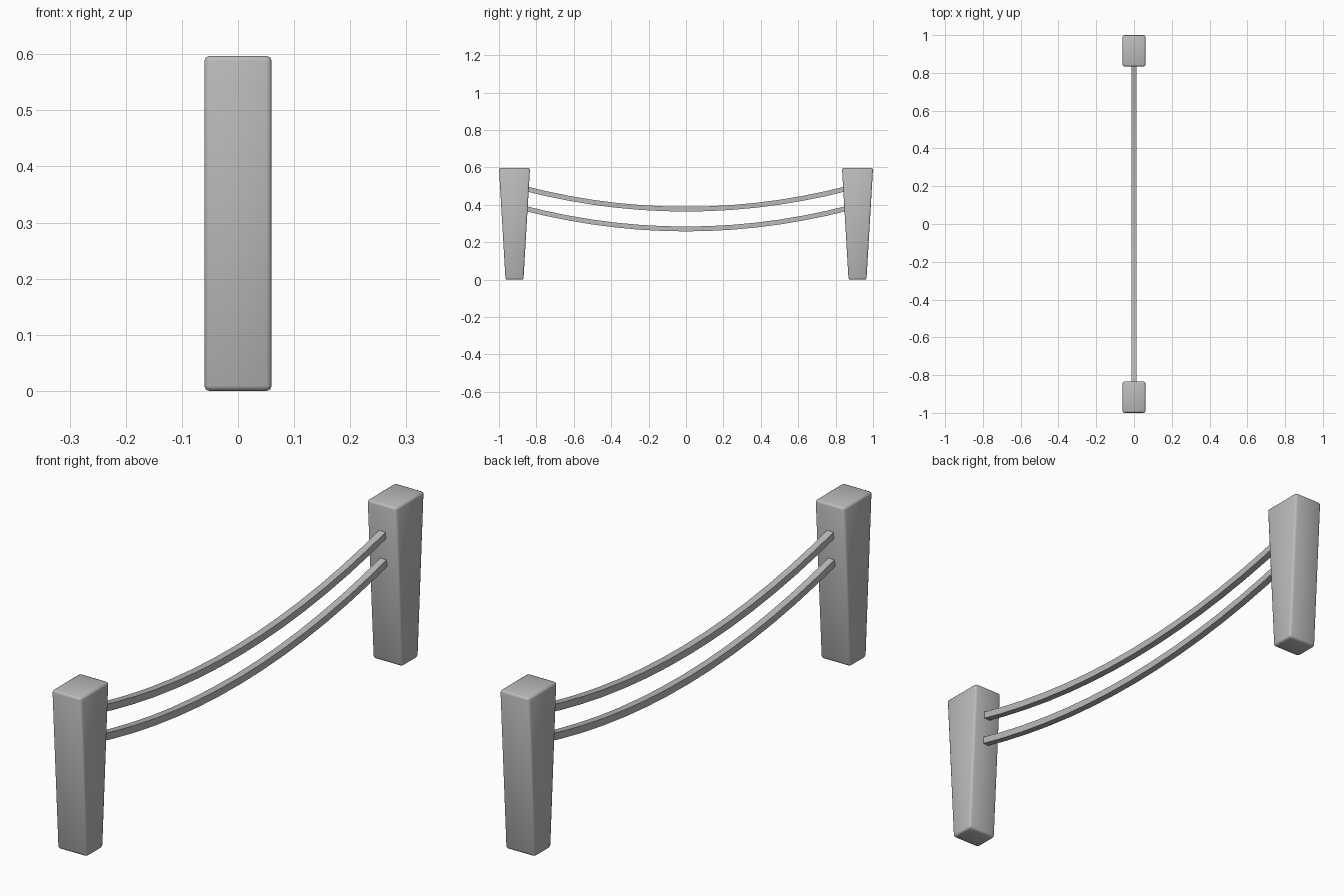
import bpy
import bmesh
from mathutils import Vector

cube = bpy.data.objects.get("Cube")
if cube:
    bpy.data.objects.remove(cube, do_unlink=True)

grey = bpy.data.materials.new("plain grey")
grey.use_nodes = True
colour = (0.5, 0.5, 0.5, 1)
grey.diffuse_color = colour
grey.node_tree.nodes["Principled BSDF"].inputs["Base Color"].default_value = colour


def finish(name, bm, smooth):
    bmesh.ops.recalc_face_normals(bm, faces=bm.faces)
    for face in bm.faces:
        face.smooth = smooth
    mesh = bpy.data.meshes.new(name)
    bm.to_mesh(mesh)
    bm.free()
    mesh.materials.append(grey)
    obj = bpy.data.objects.new(name, mesh)
    bpy.context.collection.objects.link(obj)
    return obj


def make_post(name, side):
    """Block that widens upward along the y axis, with softened edges."""
    bm = bmesh.new()
    bmesh.ops.create_cube(bm, size=1)
    for v in bm.verts:
        depth = 0.166 if v.co.z > 0 else 0.096
        v.co = Vector((v.co.x * 0.12, side * 0.917 + v.co.y * depth, (v.co.z + 0.5) * 0.597))
    bmesh.ops.bevel(bm, geom=bm.edges[:], offset=0.009, segments=2,
                    profile=0.5, affect='EDGES')
    return finish(name, bm, True)


def make_rail(name, low):
    """Square bar sagging in a parabola between the posts."""
    bm = bmesh.new()
    half, reach, sag, steps = 0.013, 0.87, 0.112, 14
    rings = []
    for i in range(steps + 1):
        t = 2 * i / steps - 1
        centre = Vector((0, t * reach, low + sag * t * t))
        up = Vector((0, -2 * sag * t / reach, 1)).normalized()
        rings.append([bm.verts.new(centre + Vector((sx * half, 0, 0)) + up * sz * half)
                      for sx, sz in ((-1, -1), (1, -1), (1, 1), (-1, 1))])
    for a, b in zip(rings, rings[1:]):
        for k in range(4):
            n = (k + 1) % 4
            bm.faces.new((a[k], a[n], b[n], b[k]))
    bm.faces.new(rings[0])
    bm.faces.new(rings[-1])
    return finish(name, bm, False)


# Posts at both ends
make_post("front_post", -1)
make_post("back_post", 1)

# Two sagging rails
make_rail("upper_rail", 0.377)
make_rail("lower_rail", 0.271)
